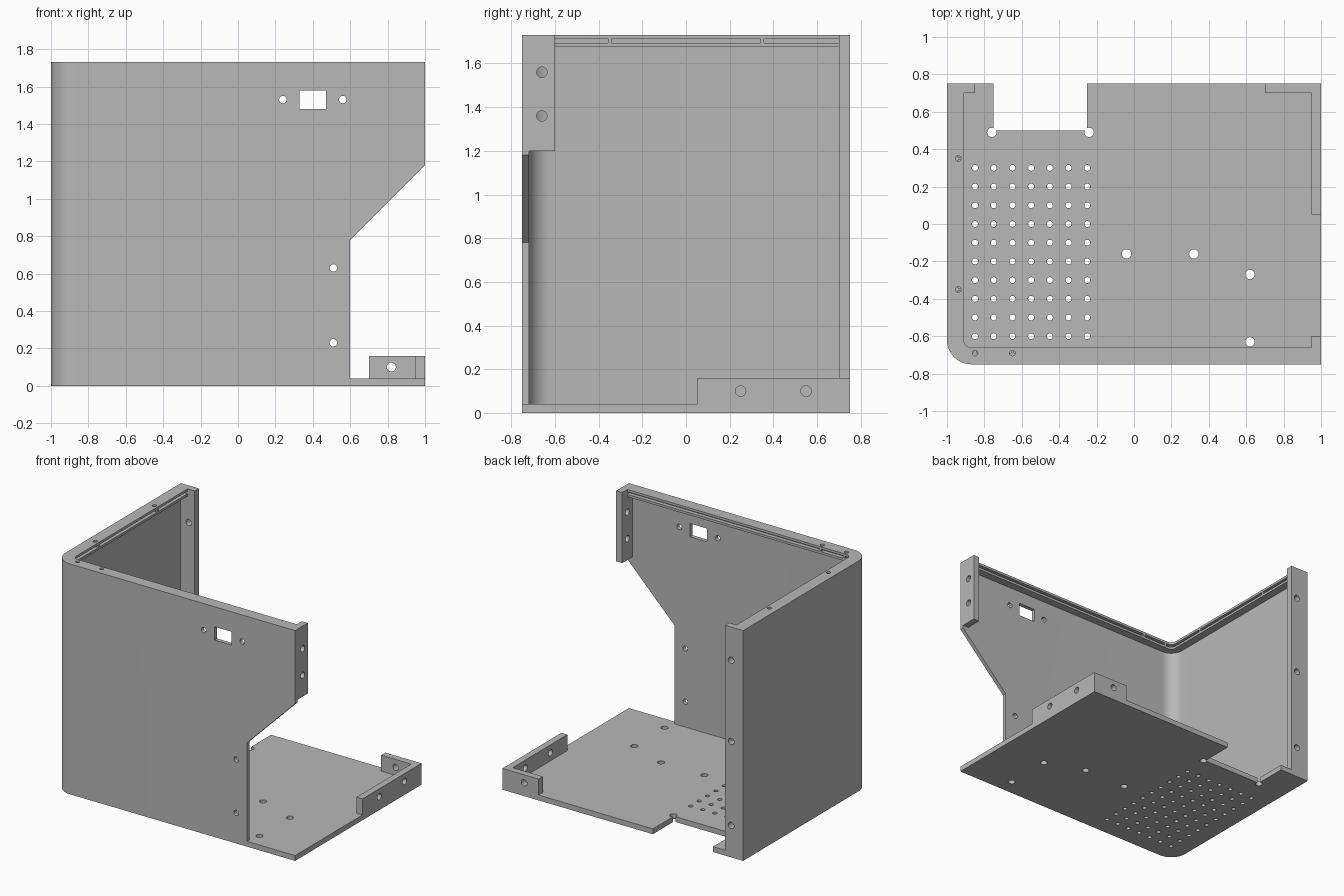
import bpy, bmesh
from math import cos, sin, pi
from mathutils import Vector

if "Cube" in bpy.data.objects:
    bpy.data.objects.remove(bpy.data.objects["Cube"])

grey = bpy.data.materials.new("sheet metal grey")
grey.use_nodes = True
COLOUR = (0.48, 0.48, 0.48, 1)
grey.diffuse_color = COLOUR
grey.node_tree.nodes["Principled BSDF"].inputs["Base Color"].default_value = COLOUR

T = 0.03        # wall thickness
H = 1.73        # total height
FLOOR = 0.04    # floor thickness
PLACE = {"x": lambda u, v, w: Vector((w, u, v)),
         "y": lambda u, v, w: Vector((u, w, v)),
         "z": lambda u, v, w: Vector((u, v, w))}
parts = []


def add_prism(bm, axis, outline, low, high):
    """Extrude an outline along an axis between two positions."""
    a = [bm.verts.new(PLACE[axis](u, v, low)) for u, v in outline]
    b = [bm.verts.new(PLACE[axis](u, v, high)) for u, v in outline]
    bm.faces.new(a)
    bm.faces.new(b[::-1])
    for i in range(len(a)):
        j = (i + 1) % len(a)
        bm.faces.new((a[i], b[i], b[j], a[j]))


def mesh_object(name, prisms):
    bm = bmesh.new()
    for p in prisms:
        add_prism(bm, *p)
    bmesh.ops.recalc_face_normals(bm, faces=bm.faces)
    mesh = bpy.data.meshes.new(name)
    bm.to_mesh(mesh)
    bm.free()
    obj = bpy.data.objects.new(name, mesh)
    bpy.context.collection.objects.link(obj)
    mesh.materials.append(grey)
    return obj


def part(name, axis, outline, low, high, cutters=()):
    """Make one part and cut its openings."""
    obj = mesh_object(name, [(axis, outline, low, high)])
    if cutters:
        tool = mesh_object("cutter", cutters)
        tool.hide_render = True
        mod = obj.modifiers.new("openings", "BOOLEAN")
        mod.operation, mod.solver, mod.object = "DIFFERENCE", "EXACT", tool
        graph = bpy.context.evaluated_depsgraph_get()
        cut_mesh = bpy.data.meshes.new_from_object(obj.evaluated_get(graph))
        obj.modifiers.clear()
        obj.data = cut_mesh
        bpy.data.objects.remove(tool)
    parts.append(obj)


def box(u0, u1, v0, v1):
    return [(u0, v0), (u1, v0), (u1, v1), (u0, v1)]


def hole(axis, u, v, r, low, high, sides=24):
    ring = [(u + r * cos(2 * pi * i / sides), v + r * sin(2 * pi * i / sides))
            for i in range(sides)]
    return (axis, ring, low, high)


def bend(offset, x_end, y_end):
    """Path along the side wall, round the corner and along the front."""
    r = 0.13 - offset
    arc = [(-0.87 + r * cos(pi + i * pi / 32), -0.62 + r * sin(pi + i * pi / 32))
           for i in range(17)]
    return [(-1 + offset, y_end)] + arc + [(x_end, -0.75 + offset)]


def strip(outer, inner, x_end, y_end):
    return bend(outer, x_end, y_end) + bend(inner, x_end, y_end)[::-1]


# Bent front and side wall, with the diagonal cut-away, window and screw holes
Y0, Y1 = -0.8, -0.68
openings = [("y", [(0.6, -0.1), (1.1, -0.1), (1.1, 1.28), (0.6, 0.78)], Y0, Y1),
            ("y", box(0.33, 0.47, 1.48, 1.58), Y0, Y1)]
for x, z in [(0.24, 1.53), (0.56, 1.53), (0.51, 0.63), (0.51, 0.23)]:
    openings.append(hole("y", x, z, 0.02, Y0, Y1))
part("bent_wall", "z", strip(0, T, 1, 0.75), 0, H, openings)

# Floor with rear notch, vent grid, mounting holes and notch relief holes
floor = bend(T, 0.6, 0.75) + [(0.6, -0.75), (1, -0.75), (1, 0.75), (-0.25, 0.75),
                              (-0.25, 0.5), (-0.75, 0.5), (-0.75, 0.75)]
openings = [hole("z", -0.85 + 0.1 * i, -0.6 + 0.1 * j, 0.016, -0.1, 0.1, 16)
            for i in range(7) for j in range(10)]
for x, y in [(-0.04, -0.16), (0.32, -0.16), (0.62, -0.27), (0.62, -0.63),
             (-0.76, 0.49), (-0.24, 0.49)]:
    openings.append(hole("z", x, y, 0.025, -0.1, 0.1))
part("floor", "z", floor, 0, FLOOR, openings)

# Upright flanges on the free wall edges
part("rear_flange", "y", box(-1 + T, -0.85, FLOOR, H), 0.70, 0.75,
     [hole("y", -0.9, z, 0.024, 0.6, 0.8) for z in (0.24, 0.87, 1.48)])
part("front_flange", "x", box(-0.75 + T, -0.6, 1.2, H), 0.95, 1,
     [hole("x", -0.66, z, 0.024, 0.9, 1.1) for z in (1.36, 1.56)])

# Low mounting lips on the floor
part("side_lip", "x", box(0.05, 0.75, FLOOR, 0.16), 0.95, 1,
     [hole("x", y, 0.1, 0.024, 0.9, 1.1) for y in (0.25, 0.55)])
part("rear_lip", "y", box(0.7, 0.95, FLOOR, 0.16), 0.70, 0.75,
     [hole("y", 0.82, 0.1, 0.024, 0.6, 0.8)])

# Grooved rim: two rails around a recessed band, with small stops in the groove
RIM, BAND = 0.09, 0.06
screws = [(-0.94, 0.35), (-0.94, -0.35), (-0.85, -0.69), (-0.65, -0.69)]
part("upper_rail", "z", strip(T, RIM, 0.95, 0.70), 1.712, H,
     [hole("z", x, y, 0.015, 1.6, 1.8, 16) for x, y in screws])
part("groove_band", "z", strip(T, BAND, 0.95, 0.70), 1.693, 1.712)
part("lower_rail", "z", strip(T, RIM, 0.95, 0.70), 1.675, 1.693)
for n, (x, y) in enumerate(screws):
    if n < 2:
        stop = box(-1 + BAND, -1 + RIM, y - 0.008, y + 0.008)
    else:
        stop = box(x - 0.008, x + 0.008, -0.75 + BAND, -0.75 + RIM)
    part("groove_stop_%d" % (n + 1), "z", stop, 1.693, 1.712)

# Smooth the rounded corner and holes, keep folded edges sharp
bpy.ops.object.select_all(action="DESELECT")
for obj in parts:
    obj.select_set(True)
bpy.context.view_layer.objects.active = parts[0]
bpy.ops.object.shade_smooth_by_angle()
